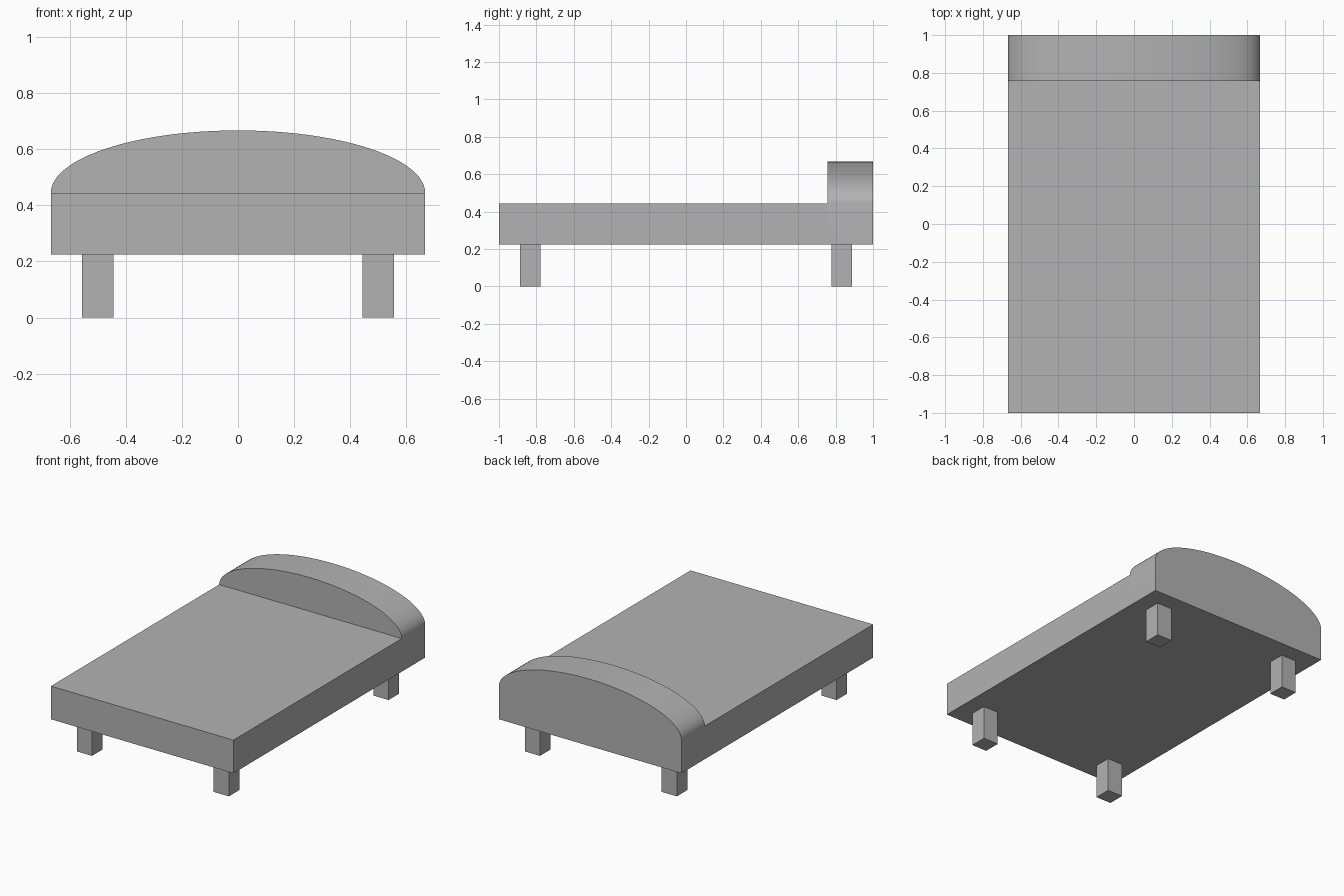
import bpy
import bmesh
from math import sin, cos, pi, radians

cube = bpy.data.objects.get("Cube")
if cube:
    bpy.data.objects.remove(cube, do_unlink=True)

HALF_W, HALF_L = 0.667, 1.0
BASE_Z, DECK_Z, ARCH_H = 0.225, 0.444, 0.223
HEAD_Y = 0.756
LEG = 0.111
SEGMENTS = 48

grey = bpy.data.materials.new("plain_grey")
grey.use_nodes = True
colour = (0.45, 0.45, 0.45, 1)
grey.diffuse_color = colour
grey.node_tree.nodes["Principled BSDF"].inputs["Base Color"].default_value = colour


def add_object(name, bm):
    bmesh.ops.recalc_face_normals(bm, faces=bm.faces)
    mesh = bpy.data.meshes.new(name)
    bm.to_mesh(mesh)
    bm.free()
    mesh.materials.append(grey)
    obj = bpy.data.objects.new(name, mesh)
    bpy.context.collection.objects.link(obj)
    return obj


def extrude_to(bm, faces, y, keep):
    """Extrude faces along the length and return the new end faces."""
    out = bmesh.ops.extrude_face_region(bm, geom=faces, use_keep_orig=keep)["geom"]
    for v in out:
        if isinstance(v, bmesh.types.BMVert):
            v.co.y = y
    return [f for f in out if isinstance(f, bmesh.types.BMFace)]


# Bed body: back outline of a rectangle topped by a half ellipse
bm = bmesh.new()
arch = [bm.verts.new((HALF_W * cos(pi * i / SEGMENTS), HALF_L,
                      DECK_Z + ARCH_H * sin(pi * i / SEGMENTS)))
        for i in range(SEGMENTS + 1)]
low = [bm.verts.new((x, HALF_L, BASE_Z)) for x in (-HALF_W, HALF_W)]
faces = [bm.faces.new(arch), bm.faces.new([arch[0], arch[-1]] + low)]

# Thick rounded headboard, then the deck running on to the foot
ends = extrude_to(bm, faces, HEAD_Y, True)
deck_end = min(ends, key=lambda f: f.calc_center_median().z)
extrude_to(bm, [deck_end], -HALF_L, False)
body = add_object("bed_body", bm)

bpy.ops.object.select_all(action='DESELECT')
body.select_set(True)
bpy.context.view_layer.objects.active = body
bpy.ops.object.shade_smooth_by_angle(angle=radians(30))

# Four square legs
for x, side in ((0.5, "left"), (-0.5, "right")):
    for y, end in ((-0.833, "front"), (0.833, "back")):
        bm = bmesh.new()
        bmesh.ops.create_cube(bm, size=1)
        bmesh.ops.scale(bm, vec=(LEG, LEG, BASE_Z), verts=bm.verts)
        bmesh.ops.translate(bm, vec=(x, y, BASE_Z / 2), verts=bm.verts)
        add_object(f"{end}_{side}_leg", bm)
